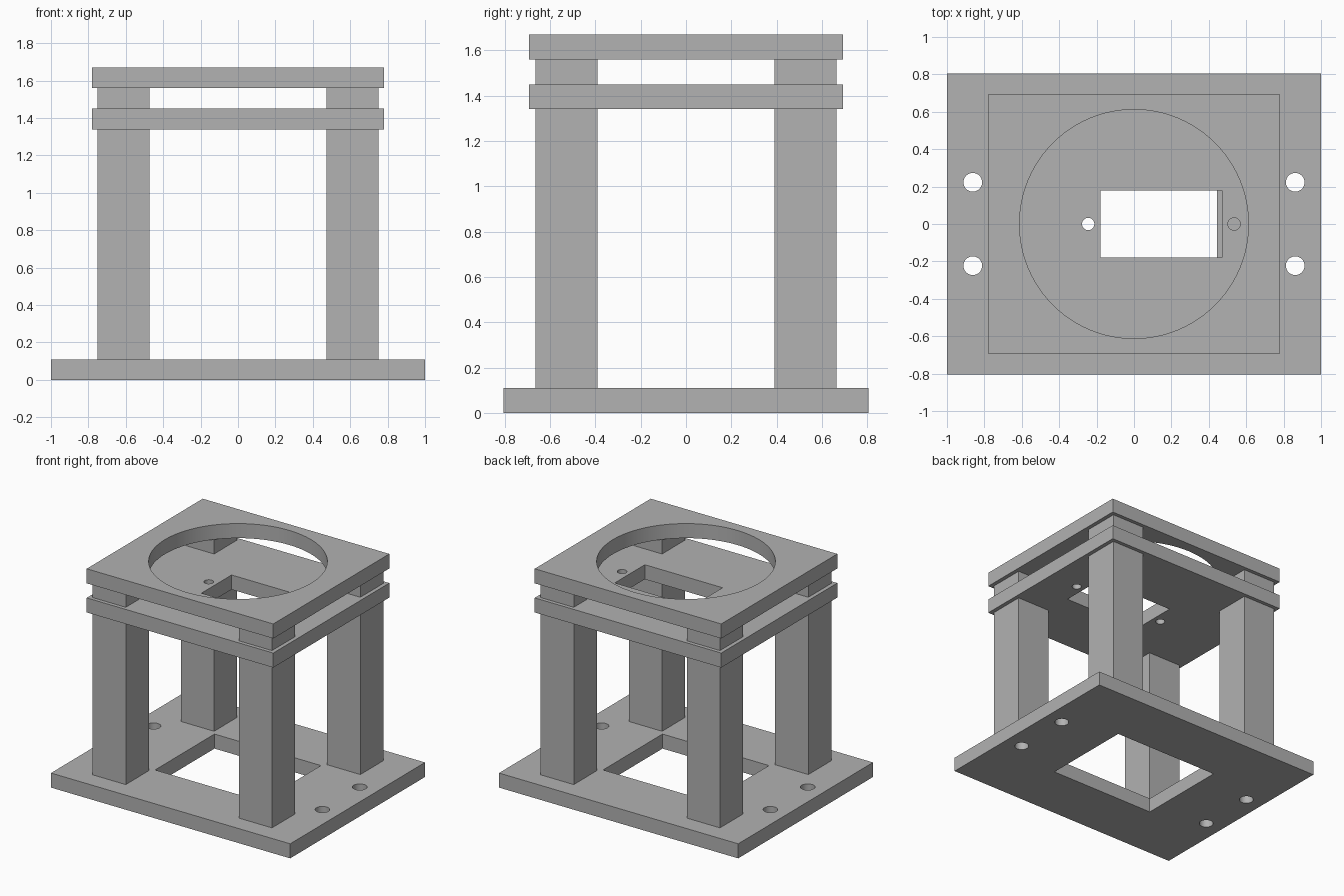
import bpy
import math

default = bpy.data.objects.get("Cube")
if default:
    bpy.data.objects.remove(default, do_unlink=True)

# Single plain grey material
GREY = (0.445, 0.445, 0.445, 1.0)
grey = bpy.data.materials.new("plain_grey")
grey.use_nodes = True
grey.diffuse_color = GREY
grey.node_tree.nodes["Principled BSDF"].inputs["Base Color"].default_value = GREY


def box(name, low, high):
    """Axis-aligned box between two opposite corners."""
    centre = [(a + b) / 2 for a, b in zip(low, high)]
    bpy.ops.mesh.primitive_cube_add(size=1, location=centre)
    obj = bpy.context.object
    obj.name = name
    obj.scale = [b - a for a, b in zip(low, high)]
    bpy.ops.object.transform_apply(location=False, rotation=False, scale=True)
    obj.data.materials.append(grey)
    return obj


def cylinder(name, x, y, z, radius, sides):
    bpy.ops.mesh.primitive_cylinder_add(vertices=sides, radius=radius, depth=0.4, location=(x, y, z))
    obj = bpy.context.object
    obj.name = name
    obj.data.materials.append(grey)
    return obj


def cut(plate, cutters):
    """Subtract the cutters, apply the result and discard the cutters."""
    for cutter in cutters:
        cutter.hide_render = True
        mod = plate.modifiers.new("hole", 'BOOLEAN')
        mod.operation = 'DIFFERENCE'
        mod.solver = 'EXACT'
        mod.object = cutter
    bpy.ops.object.select_all(action='DESELECT')
    plate.select_set(True)
    bpy.context.view_layer.objects.active = plate
    for mod in list(plate.modifiers):
        bpy.ops.object.modifier_apply(modifier=mod.name)
    for cutter in cutters:
        bpy.data.objects.remove(cutter, do_unlink=True)
    bpy.ops.object.shade_smooth_by_angle(angle=math.radians(30))


BASE_TOP = 0.11
SHELF = (1.34, 1.45)
TOP = (1.56, 1.67)

# Base plate with a rectangular opening and four bolt holes
base = box("base_plate", (-1, -0.805, 0), (1, 0.805, BASE_TOP))
cutters = [box("base_opening", (-0.445, -0.355, -0.1), (0.445, 0.355, 0.3))]
for sx in (-1, 1):
    for sy in (-1, 1):
        cutters.append(cylinder("bolt_hole", sx * 0.862, sy * 0.223, 0.05, 0.05, 32))
cut(base, cutters)

# Middle plate with an offset slot and two screw holes
shelf = box("middle_plate", (-0.78, -0.693, SHELF[0]), (0.78, 0.693, SHELF[1]))
cutters = [box("slot", (-0.18, -0.18, 1.2), (0.47, 0.18, 1.6))]
for x in (-0.245, 0.535):
    cutters.append(cylinder("screw_hole", x, 0, 1.4, 0.033, 32))
cut(shelf, cutters)

# Top plate with a large round opening
top = box("top_plate", (-0.78, -0.693, TOP[0]), (0.78, 0.693, TOP[1]))
cut(top, [cylinder("round_opening", 0, 0, 1.6, 0.612, 96)])

# Four legs, and the short spacers that continue them above the middle plate
for sx, side in ((-1, "right"), (1, "left")):
    for sy, end in ((-1, "front"), (1, "back")):
        for part, z0, z1 in (("leg", BASE_TOP, SHELF[0]), ("spacer", SHELF[1], TOP[0])):
            xs = sorted((sx * 0.473, sx * 0.75))
            ys = sorted((sy * 0.39, sy * 0.665))
            box(f"{end}_{side}_{part}", (xs[0], ys[0], z0), (xs[1], ys[1], z1))
